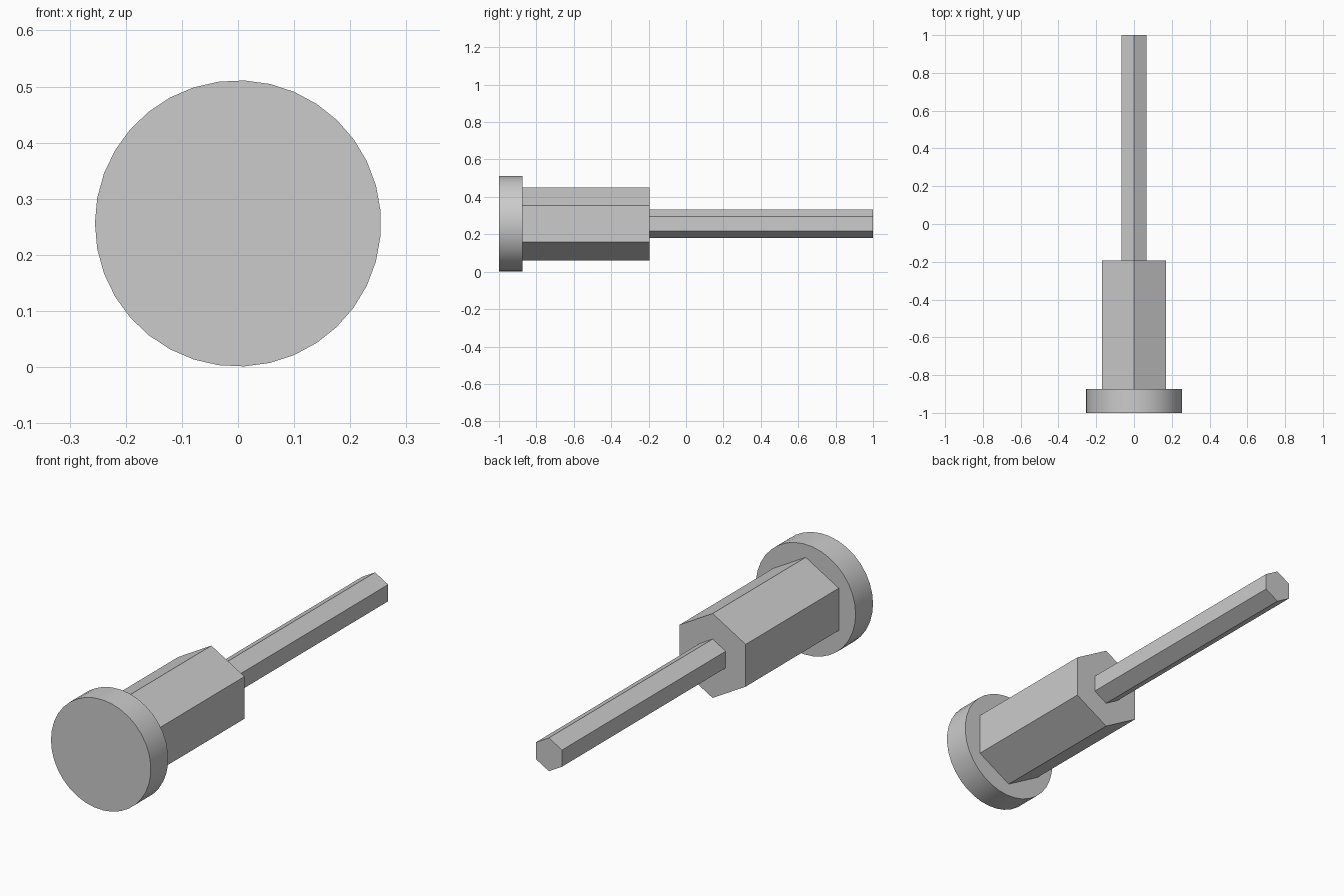
import bpy
import math
from mathutils import Matrix

if "Cube" in bpy.data.objects:
    bpy.data.objects.remove(bpy.data.objects["Cube"], do_unlink=True)

AXIS_Z = 0.256

# One plain grey finish
grey = bpy.data.materials.new("plain grey")
grey.use_nodes = True
colour = (0.6, 0.6, 0.6, 1)
grey.diffuse_color = colour
grey.node_tree.nodes["Principled BSDF"].inputs["Base Color"].default_value = colour


def prism(name, sides, radius, y_front, y_back, turn, smooth=False):
    """Regular prism lying along y; turn is the angle of its first corner from +x."""
    bpy.ops.mesh.primitive_cylinder_add(
        vertices=sides, radius=radius, depth=y_back - y_front)
    ob = bpy.context.object
    ob.name = name
    # The primitive's first corner is on +y: bring it to +x, tip it over, then turn it
    ob.data.transform(
        Matrix.Rotation(-turn, 4, "Y")
        @ Matrix.Rotation(math.pi / 2, 4, "X")
        @ Matrix.Rotation(-math.pi / 2, 4, "Z"))
    ob.location = (0, (y_front + y_back) / 2, AXIS_Z)
    ob.data.materials.append(grey)
    if smooth:
        bpy.ops.object.shade_smooth_by_angle(angle=math.radians(30))
    return ob


# Round head, hexagonal body and slim hexagonal shaft
prism("round_head", 35, 0.255, -1, -0.873, math.pi, smooth=True)
prism("hex_body", 6, 0.195, -0.873, -0.194, math.pi / 2)
prism("hex_shaft", 6, 0.077, -0.194, 1, math.pi / 2)
